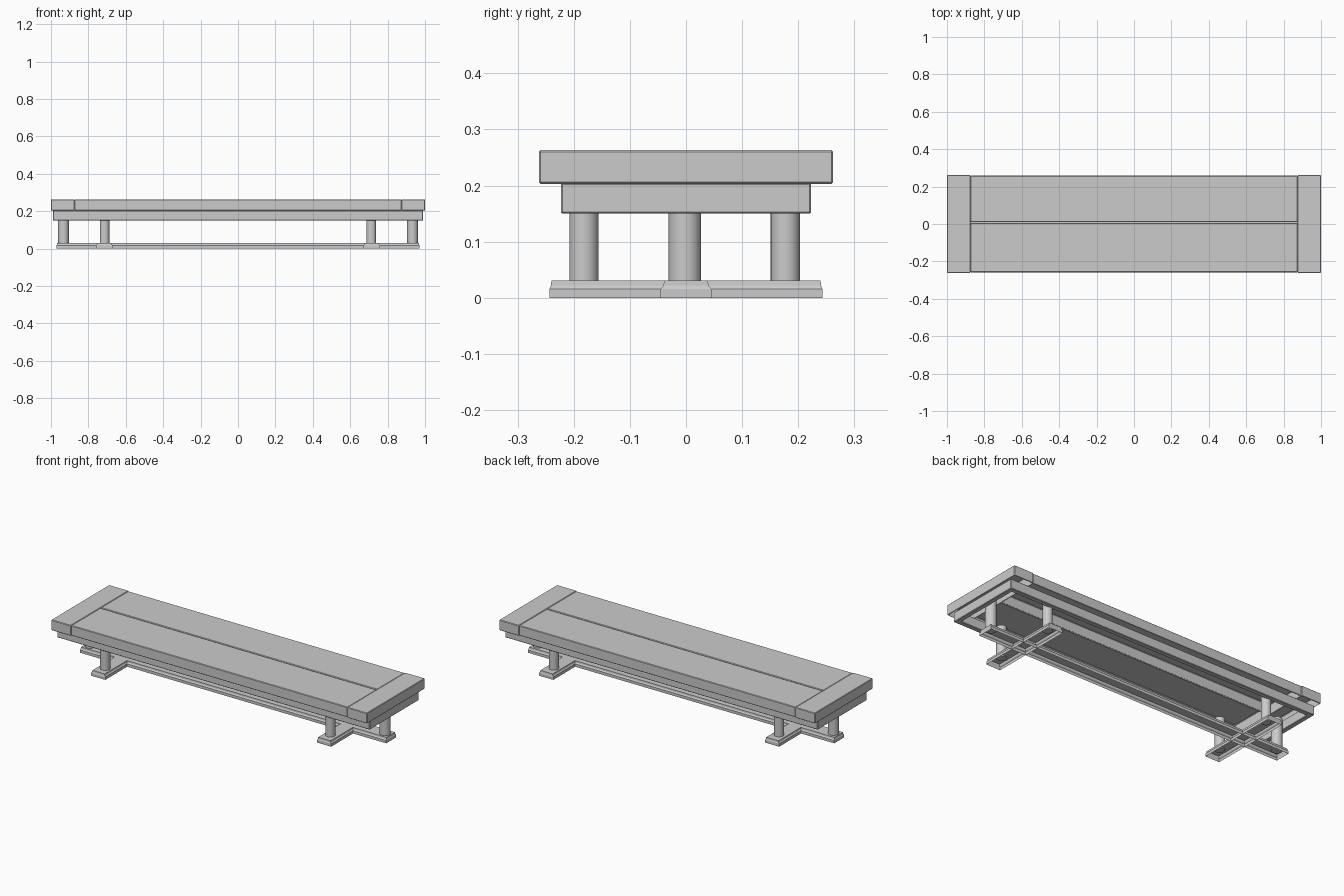
import bpy, bmesh
from mathutils import Matrix

if "Cube" in bpy.data.objects:
    bpy.data.objects.remove(bpy.data.objects["Cube"])


def make(name, bm, smooth=False):
    bmesh.ops.recalc_face_normals(bm, faces=bm.faces[:])
    me = bpy.data.meshes.new(name)
    bm.to_mesh(me)
    bm.free()
    ob = bpy.data.objects.new(name, me)
    bpy.context.collection.objects.link(ob)
    if smooth:
        bpy.context.view_layer.objects.active = ob
        ob.select_set(True)
        bpy.ops.object.shade_smooth_by_angle()
        ob.select_set(False)
    return ob


def board(name, x0, x1, y0, y1, z0, z1, hollow=False, bevel=0.003):
    bm = bmesh.new()
    mat = Matrix.Translation(((x0 + x1) / 2, (y0 + y1) / 2, (z0 + z1) / 2)) \
        @ Matrix.Diagonal((x1 - x0, y1 - y0, z1 - z0, 1))
    bmesh.ops.create_cube(bm, size=1, matrix=mat)
    bmesh.ops.bevel(bm, geom=bm.edges[:], offset=bevel, segments=1, affect='EDGES')
    if hollow:
        bm.normal_update()
        low = [f for f in bm.faces if f.normal.z < -0.9]
        bmesh.ops.delete(bm, geom=low, context='FACES')
    return make(name, bm)


def leg(name, x, y, r):
    bm = bmesh.new()
    bmesh.ops.create_cone(bm, cap_ends=True, segments=32, radius1=r, radius2=r,
                          depth=0.18, matrix=Matrix.Translation((x, y, 0.115)))
    return make(name, bm, True)


def rail(name, half, turned=False, x=0):
    # straight bar with a stepped lip, open underneath
    bm = bmesh.new()
    rings = []
    for z, inset in ((0, 0), (0.016, 0), (0.022, 0.005), (0.031, 0.006)):
        e, w = half - inset * 0.5, 0.045 - inset
        outline = [(-e, -w), (e, -w), (e, w), (-e, w)]
        if turned:
            outline = [(x - v, u) for u, v in outline]
        rings.append([bm.verts.new((u, v, z)) for u, v in outline])
    for a, b in zip(rings, rings[1:]):
        for i in range(len(a)):
            j = (i + 1) % len(a)
            bm.faces.new((a[i], a[j], b[j], b[i]))
    bm.faces.new(rings[-1])
    return make(name, bm)


# top planks with a narrow gap, open underneath
board("front_plank", -0.875, 0.875, -0.258, 0.005, 0.204, 0.262, True)
board("back_plank", -0.875, 0.875, 0.010, 0.258, 0.204, 0.262, True)

# stretcher
rail("long_stretcher", 0.97)

# apron sides
for s, side in ((-1, "front"), (1, "back")):
    y0, y1 = sorted((s * 0.195, s * 0.223))
    board(side + "_apron", -0.99, 0.99, y0, y1, 0.15, 0.205)

# everything repeated at each end
for s, side in ((-1, "left"), (1, "right")):
    x0, x1 = sorted((s * 0.875, s * 1.0))
    board(side + "_end_board", x0, x1, -0.262, 0.262, 0.203, 0.263, True)
    x0, x1 = sorted((s * 0.962, s * 0.99))
    board(side + "_end_apron", x0, x1, -0.223, 0.223, 0.15, 0.205)
    rail(side + "_cross_foot", 0.243, True, s * 0.715)
    leg(side + "_outer_leg", s * 0.933, -0.002, 0.029)
    leg(side + "_front_leg", s * 0.713, -0.182, 0.026)
    leg(side + "_back_leg", s * 0.713, 0.177, 0.026)
